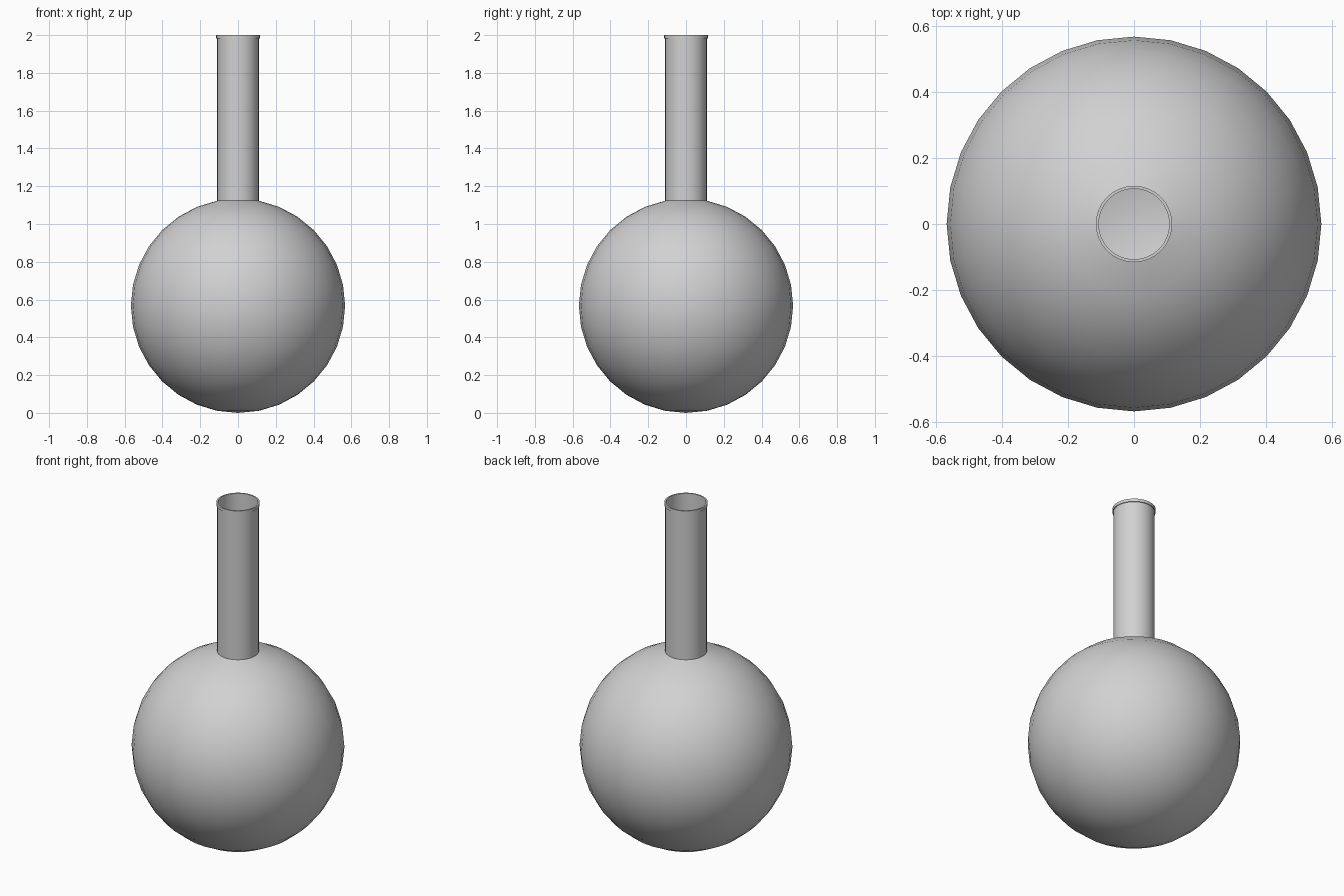
import bpy
import bmesh
from math import sin, cos, pi, radians

cube = bpy.data.objects.get("Cube")
if cube:
    bpy.data.objects.remove(cube, do_unlink=True)

SIDES = 32          # divisions around the axis
RINGS = 16          # divisions from pole to pole
RADIUS = 0.567      # bulb radius
WALL = 0.004        # glass thickness
RIM_Z = 1.983       # underside of the lip

grey = bpy.data.materials.new("plain_grey")
grey.use_nodes = True
grey.diffuse_color = (0.64, 0.64, 0.64, 1)
grey.node_tree.nodes["Principled BSDF"].inputs["Base Color"].default_value = (0.64, 0.64, 0.64, 1)


def bulb_arc(radius):
    """Half circle from the bottom pole up to the ring where the neck starts."""
    angles = [pi * i / RINGS for i in range(RINGS)]
    return [(radius * sin(a), RADIUS - radius * cos(a)) for a in angles]


def lathe(name, profile):
    """Turn an (r, z) profile around the vertical axis."""
    bm = bmesh.new()
    verts = [bm.verts.new((r, 0, z)) for r, z in profile]
    edges = [bm.edges.new(pair) for pair in zip(verts, verts[1:])]
    bmesh.ops.spin(bm, geom=verts + edges, cent=(0, 0, 0), axis=(0, 0, 1),
                   angle=2 * pi, steps=SIDES, use_duplicate=False)
    bmesh.ops.remove_doubles(bm, verts=bm.verts[:], dist=0.0005)
    bmesh.ops.recalc_face_normals(bm, faces=bm.faces[:])
    mesh = bpy.data.meshes.new(name)
    bm.to_mesh(mesh)
    bm.free()
    mesh.materials.append(grey)
    obj = bpy.data.objects.new(name, mesh)
    bpy.context.collection.objects.link(obj)
    return obj


# Hollow flask: outer bulb, neck, lip, then back down the inside wall
outer = bulb_arc(RADIUS)
inner = bulb_arc(RADIUS - WALL)
neck = outer[-1][0]
lip = neck + 0.005
bore = inner[-1][0] - 0.003
inner[-1] = (bore, inner[-1][1])
rim = [(neck, RIM_Z), (lip, RIM_Z), (lip, 2.0), (bore, 2.0)]
flask = lathe("flask", outer + rim + inner[::-1])

# Smooth surfaces with crisp neck and lip edges
bpy.ops.object.select_all(action="DESELECT")
flask.select_set(True)
bpy.context.view_layer.objects.active = flask
bpy.ops.object.shade_smooth_by_angle(angle=radians(30))
